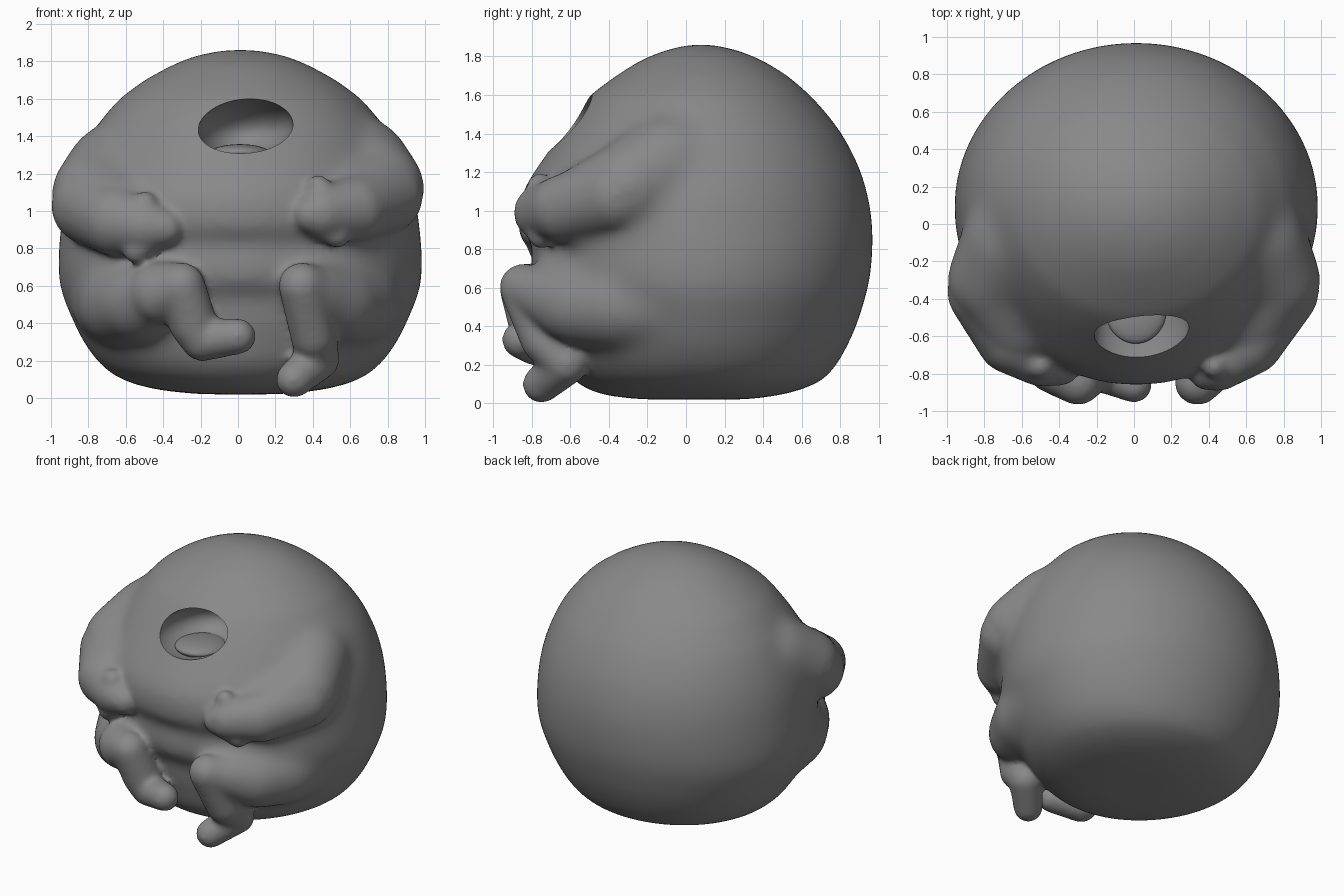
import bpy, bmesh, math
from mathutils import Vector, Matrix

if "Cube" in bpy.data.objects:
    bpy.data.objects.remove(bpy.data.objects["Cube"])

grey = bpy.data.materials.new("dark_grey")
grey.diffuse_color = (0.25, 0.25, 0.25, 1)
grey.use_nodes = True
grey.node_tree.nodes["Principled BSDF"].inputs["Base Color"].default_value = grey.diffuse_color


def finish(bm, name):
    bmesh.ops.recalc_face_normals(bm, faces=bm.faces)
    for f in bm.faces:
        f.smooth = True
    me = bpy.data.meshes.new(name)
    bm.to_mesh(me)
    bm.free()
    me.materials.append(grey)
    ob = bpy.data.objects.new(name, me)
    bpy.context.collection.objects.link(ob)
    return ob


def limb(name, pts, steps=10):
    """Rounded tapering limb through (x, y, z, radius) points."""
    bm = bmesh.new()
    for a, b in zip(pts, pts[1:]):
        for i in range(steps + 1):
            x, y, z, r = Vector(a).lerp(Vector(b), i / steps)
            bmesh.ops.create_icosphere(bm, subdivisions=3, radius=r,
                                       matrix=Matrix.Translation((x, y, z)))
    return finish(bm, name)


def ellipsoid(name, loc, size, tilt=0.0, pitch=0.0):
    bm = bmesh.new()
    m = (Matrix.Translation(loc) @ Matrix.Rotation(tilt, 4, 'Y')
         @ Matrix.Rotation(pitch, 4, 'X') @ Matrix.Diagonal((*size, 1)))
    bmesh.ops.create_uvsphere(bm, u_segments=48, v_segments=32, radius=1, matrix=m)
    return finish(bm, name)


def fuse(main, others, voxel, iterations):
    """Merge parts into one skin and soften the joins."""
    bpy.ops.object.select_all(action='DESELECT')
    for p in [main] + others:
        p.select_set(True)
    bpy.context.view_layer.objects.active = main
    bpy.ops.object.join()
    rm = main.modifiers.new("skin", 'REMESH')
    rm.mode = 'VOXEL'
    rm.voxel_size = voxel
    rm.use_smooth_shade = True
    sm = main.modifiers.new("soften", 'SMOOTH')
    sm.factor = 0.5
    sm.iterations = iterations
    for m in list(main.modifiers):
        bpy.ops.object.modifier_apply(modifier=m.name)


def boolean(main, tool, operation):
    tool.hide_render = True
    b = main.modifiers.new(operation, 'BOOLEAN')
    b.operation = operation
    b.solver = 'EXACT'
    b.object = tool
    bpy.ops.object.modifier_apply(modifier=b.name)
    bpy.data.objects.remove(tool)


# Round body: height, half width, front y, back y
profile = [
    (0.02, 0.22, -0.24, 0.32), (0.04, 0.42, -0.42, 0.48), (0.07, 0.56, -0.51, 0.60),
    (0.12, 0.68, -0.59, 0.715), (0.20, 0.77, -0.65, 0.785), (0.30, 0.84, -0.68, 0.84),
    (0.40, 0.89, -0.71, 0.885), (0.54, 0.95, -0.73, 0.93), (0.62, 0.97, -0.80, 0.95),
    (0.72, 0.975, -0.81, 0.965), (0.82, 0.97, -0.79, 0.97), (0.91, 0.96, -0.86, 0.97),
    (1.00, 0.95, -0.865, 0.96), (1.10, 0.93, -0.85, 0.94), (1.20, 0.90, -0.79, 0.91),
    (1.30, 0.86, -0.72, 0.865), (1.40, 0.81, -0.65, 0.81), (1.50, 0.735, -0.58, 0.735),
    (1.60, 0.65, -0.50, 0.645), (1.70, 0.515, -0.365, 0.53), (1.78, 0.37, -0.24, 0.40),
    (1.83, 0.25, -0.12, 0.28), (1.863, 0.09, 0.01, 0.14),
]
bm = bmesh.new()
rings, N, CX, CY = [], 72, 0.012, 0.09
for z, hw, yf, yb in profile:
    ring = []
    for i in range(N):
        t = 2 * math.pi * i / N
        s = math.sin(t)
        ring.append(bm.verts.new((CX + hw * math.cos(t), CY + s * ((yb - CY) if s > 0 else (CY - yf)), z)))
    rings.append(ring)
for a, b in zip(rings, rings[1:]):
    for i in range(N):
        bm.faces.new((a[i], a[(i + 1) % N], b[(i + 1) % N], b[i]))
bm.faces.new(rings[0])
bm.faces.new(rings[-1])
body = finish(bm, "body")

# Shoulders and thighs melt deeply into the body
soft = []
for side, s, drop in (("right", 1, 0.0), ("left", -1, 0.03)):
    soft.append(limb(side + "_upper_arm", [
        (s * 0.55, 0.14, 1.22 - drop, 0.29), (s * 0.645, -0.09, 1.23 - drop, 0.28),
        (s * 0.765, -0.30, 1.12 - drop, 0.24), (s * 0.63, -0.56, 1.02 - drop, 0.20)]))
    soft.append(limb(side + "_thigh", [
        (s * 0.66, -0.15, 0.52, 0.24), (s * 0.62, -0.36, 0.51, 0.24),
        (s * 0.53, -0.57, 0.51, 0.215), (s * 0.40, -0.77, 0.57, 0.15)]))
fuse(body, soft, 0.025, 32)

# Forearms with hands, thumbs and fingers
detail = [
    limb("right_forearm", [(0.785, -0.36, 1.08, 0.205), (0.62, -0.63, 1.01, 0.18),
                           (0.45, -0.75, 0.99, 0.145), (0.39, -0.79, 0.98, 0.10)]),
    limb("right_thumb", [(0.48, -0.75, 1.03, 0.10), (0.43, -0.76, 1.13, 0.065)]),
    limb("right_finger", [(0.46, -0.76, 0.93, 0.09), (0.53, -0.75, 0.87, 0.07)]),
    limb("left_forearm", [(-0.785, -0.36, 1.03, 0.215), (-0.65, -0.61, 0.95, 0.195),
                          (-0.50, -0.72, 0.92, 0.15), (-0.39, -0.765, 0.91, 0.10)]),
    limb("left_thumb", [(-0.50, -0.73, 0.97, 0.10), (-0.50, -0.755, 1.03, 0.075)]),
    limb("left_finger", [(-0.48, -0.75, 0.87, 0.09), (-0.54, -0.74, 0.79, 0.075)]),
    # Knees, shins and stubby feet
    limb("right_shin", [(0.42, -0.74, 0.56, 0.15), (0.34, -0.845, 0.60, 0.125), (0.40, -0.74, 0.33, 0.12),
                        (0.43, -0.62, 0.21, 0.115), (0.30, -0.75, 0.099, 0.099)]),
    limb("left_shin", [(-0.42, -0.74, 0.56, 0.17), (-0.30, -0.845, 0.60, 0.125), (-0.24, -0.79, 0.40, 0.13),
                       (-0.19, -0.78, 0.31, 0.115), (0.0, -0.86, 0.33, 0.097)]),
]
fuse(body, detail, 0.018, 12)

# Mouth hollow, slightly tilted, with a tongue on its floor
boolean(body, ellipsoid("mouth_cutter", (0.04, -0.56, 1.445), (0.255, 0.36, 0.16), -0.12, -0.08), 'DIFFERENCE')
boolean(body, ellipsoid("tongue", (0.01, -0.44, 1.30), (0.17, 0.20, 0.055), 0.0, -0.08), 'UNION')
bpy.ops.object.shade_smooth_by_angle(angle=math.radians(50))
